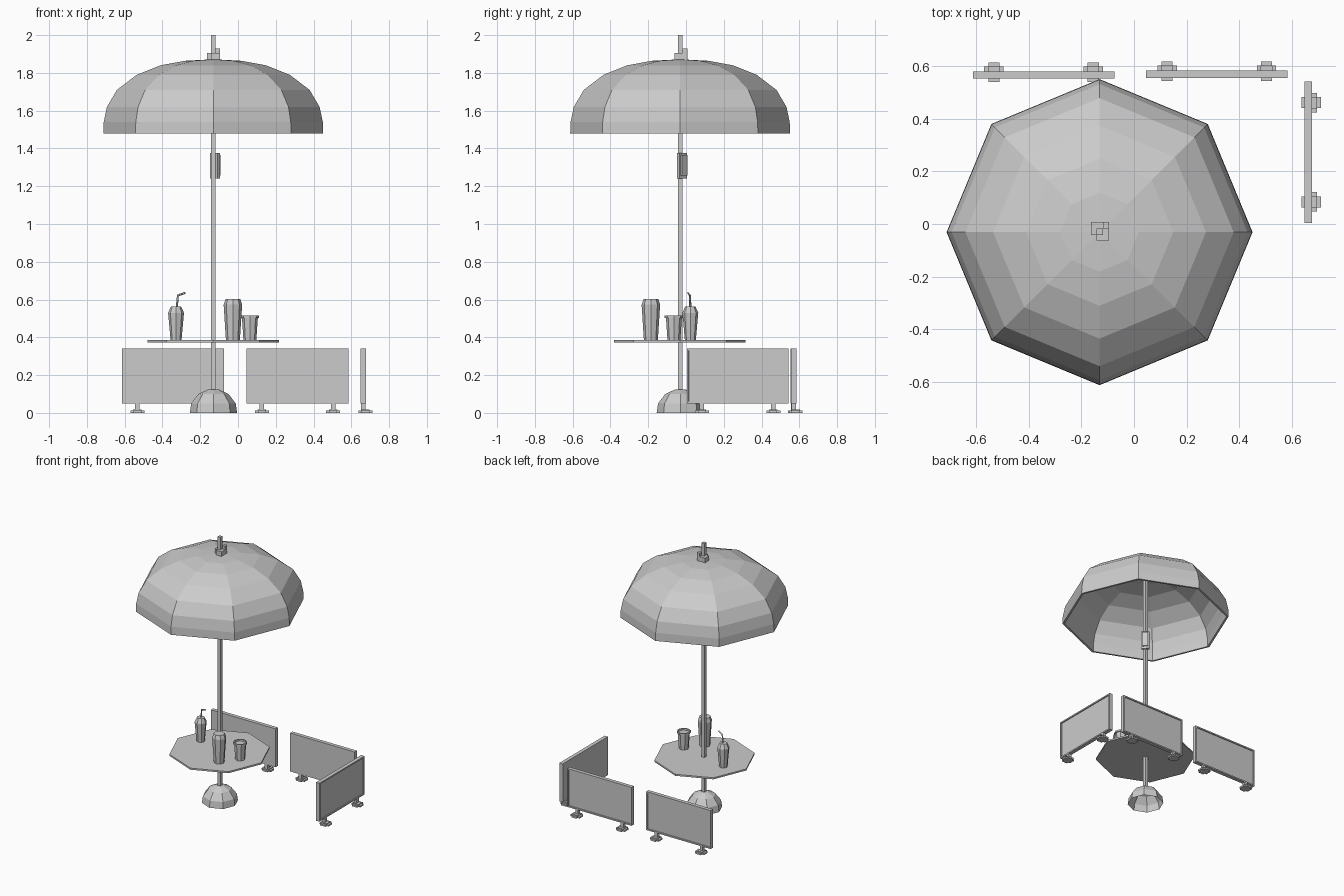
import bpy, bmesh, math
from mathutils import Vector, Matrix

if "Cube" in bpy.data.objects:
    bpy.data.objects.remove(bpy.data.objects["Cube"])

CX, CY = -0.13, -0.03   # umbrella axis


def finish(name, bm, loc=(0, 0, 0), rot=0):
    me = bpy.data.meshes.new(name)
    bm.to_mesh(me)
    bm.free()
    ob = bpy.data.objects.new(name, me)
    ob.location = loc
    ob.rotation_euler[2] = rot
    bpy.context.collection.objects.link(ob)
    return ob


def add_box(bm, lo, hi):
    lo, hi = Vector(lo), Vector(hi)
    m = Matrix.Translation((lo + hi) / 2) @ Matrix.Diagonal((*(hi - lo), 1))
    return bmesh.ops.create_cube(bm, size=1, matrix=m)['verts']


def boxes(name, *pairs, loc=(0, 0, 0), rot=0):
    bm = bmesh.new()
    for lo, hi in pairs:
        add_box(bm, lo, hi)
    return finish(name, bm, loc, rot)


def lathe(name, profile, loc, sides=8):
    """Revolve (radius, z) points, listed bottom to top; zero radius makes a tip."""
    bm = bmesh.new()
    rings = []
    for r, z in profile:
        if r == 0:
            rings.append([bm.verts.new((0, 0, z))] * sides)
        else:
            rings.append([bm.verts.new((r * math.cos(i * math.tau / sides),
                                        r * math.sin(i * math.tau / sides), z))
                          for i in range(sides)])
    for a, b in zip(rings, rings[1:]):
        for i in range(sides):
            j = (i + 1) % sides
            bm.faces.new(list(dict.fromkeys((a[i], a[j], b[j], b[i]))))
    return finish(name, bm, loc)


# Canopy: eight-sided faceted shell
canopy = lathe("canopy", [(.582, 1.48), (.58, 1.54), (.563, 1.62), (.51, 1.71),
                          (.405, 1.79), (.28, 1.84), (.15, 1.864), (0, 1.872)], (CX - .001, CY - .001, 0))
shell = canopy.modifiers.new("thickness", 'SOLIDIFY')
shell.thickness = 0.015
shell.offset = -1

# Hollow weighted base
lathe("base", [(.125, 0), (.118, .05), (.08, .1), (.03, .123), (0, .125)], (CX, CY, 0))

# Square pole
boxes("pole", ((CX - .012, CY - .012, .1), (CX + .012, CY + .012, 2.0)))

# Stepped collar above the canopy
boxes("top_collar",
      ((-.164, -.042, 1.86), (-.118, .007, 1.905)),
      ((-.142, -.062, 1.86), (-.095, -.018, 1.905)),
      ((-.118, -.018, 1.86), (-.095, .007, 1.93)))

# Crank housing, turned to the back right corner of the pole
boxes("crank_housing",
      ((.004, -.028, 1.24), (.022, .028, 1.375)),
      ((.02, -.02, 1.257), (.032, .02, 1.365)),
      loc=(CX, CY, 0), rot=math.pi / 4)

# Table top
lathe("table_top", [(0, .373), (.348, .373), (.348, .385), (0, .385)], (CX - .002, CY - .002, 0))

# Drinks
T = .385
lathe("straw_cup", [(0, 0), (.029, 0), (.042, .145), (.027, .178), (0, .178)], (-.328, .023, T))
lathe("tall_cup", [(0, 0), (.037, 0), (.049, .188), (.039, .217), (0, .217)], (-.027, -.186, T))
lathe("short_cup", [(0, 0), (.034, 0), (.042, .117), (.049, .117), (.049, .13), (.04, .13),
                    (.039, .118), (0, .118)], (.063, -.064, T))

# Bent straw
curve = bpy.data.curves.new("straw", 'CURVE')
curve.dimensions = '3D'
curve.bevel_depth = .006
curve.bevel_resolution = 0
curve.use_fill_caps = True
path = curve.splines.new('POLY')
pts = [(-.325, .023, .55), (-.318, .021, .622), (-.28, .010, .635)]
path.points.add(len(pts) - 1)
for p, co in zip(path.points, pts):
    p.co = (*co, 1)
bpy.context.collection.objects.link(bpy.data.objects.new("straw", curve))


# Barrier: board with a framed recess on its outer (+y) side, and two cross feet
def barrier(name, loc, rot=0):
    bm = bmesh.new()
    add_box(bm, (-.269, -.014, .05), (.269, .014, .34))
    bm.normal_update()
    outer = [f for f in bm.faces if f.normal.y > .9]
    bmesh.ops.inset_region(bm, faces=outer, thickness=.014)
    bmesh.ops.inset_region(bm, faces=outer, thickness=.001)
    bmesh.ops.translate(bm, verts=outer[0].verts, vec=(0, -.007, 0))
    finish(name + "_board", bm, loc, rot)
    bm = bmesh.new()
    for x in (-.189, .189):
        y = .011
        add_box(bm, (x - .037, y - .022, 0), (x + .037, y + .022, .012))
        add_box(bm, (x - .021, y - .037, 0), (x + .021, y + .037, .012))
        add_box(bm, (x - .022, y - .022, .011), (x + .022, y + .022, .018))
        add_box(bm, (x - .012, -.011, .015), (x + .012, .013, .052))
    finish(name + "_feet", bm, loc, rot)


barrier("back_left_barrier", (-.344, .567, 0))
barrier("back_right_barrier", (.315, .570, 0))
barrier("right_barrier", (.663, .273, 0), -math.pi / 2)
